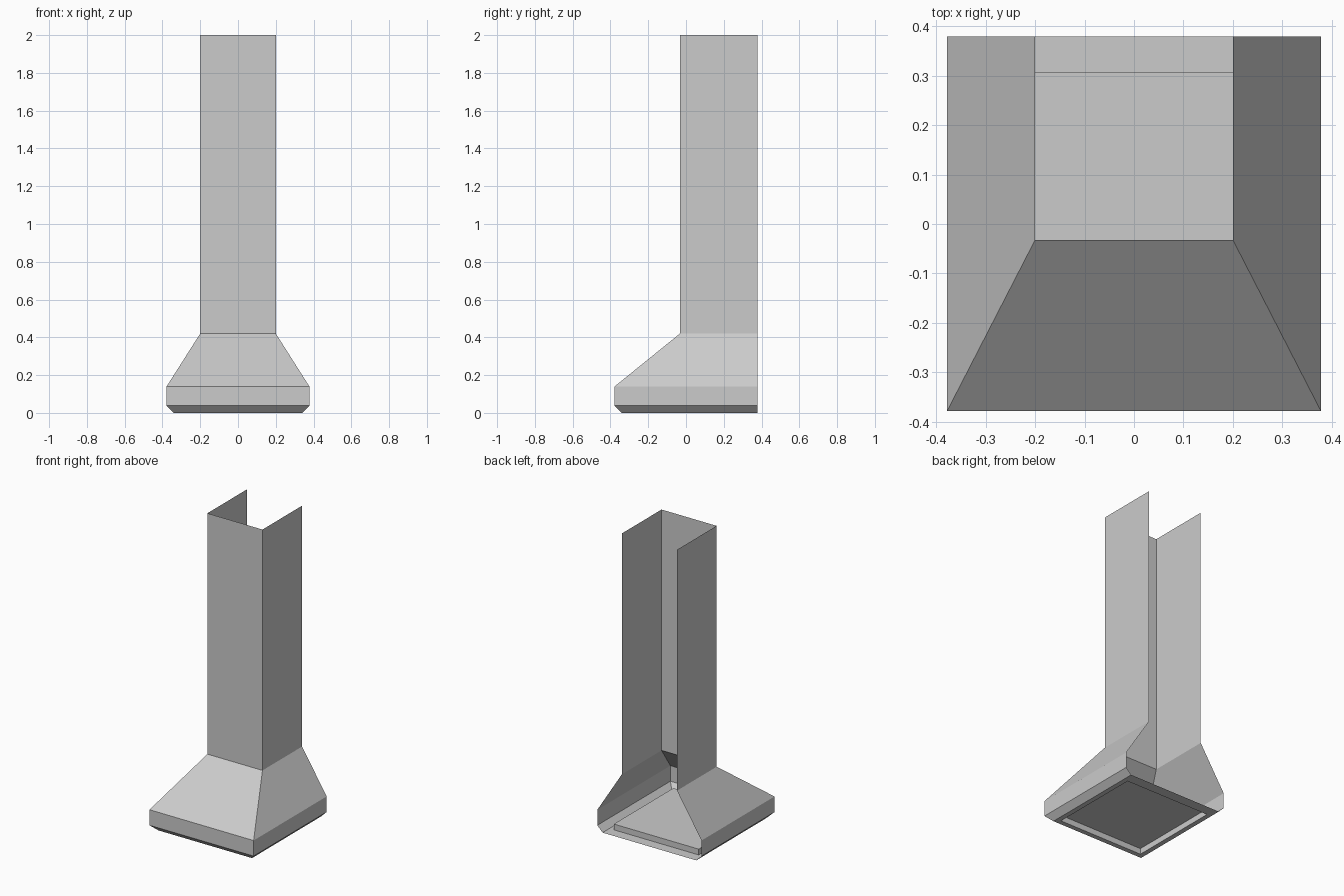
import bpy, bmesh

if "Cube" in bpy.data.objects:
    bpy.data.objects.remove(bpy.data.objects["Cube"])

BACK = 0.379


def u_ring(bm, half_x, front_y, z):
    """Three-sided outline, open towards the wall."""
    pts = [(-half_x, BACK), (-half_x, front_y), (half_x, front_y), (half_x, BACK)]
    return [bm.verts.new((x, y, z)) for x, y in pts]


def bridge(bm, a, b, closed=False):
    n = len(a)
    for i in range(n if closed else n - 1):
        j = (i + 1) % n
        bm.faces.new((a[i], a[j], b[j], b[i]))


def finish(bm, name):
    mesh = bpy.data.meshes.new(name)
    bm.to_mesh(mesh)
    bm.free()
    obj = bpy.data.objects.new(name, mesh)
    bpy.context.collection.objects.link(obj)
    return obj


def shell(name, sections):
    """Sheet-metal part lofted through open outlines (half_x, front_y, z)."""
    bm = bmesh.new()
    rings = [u_ring(bm, *s) for s in sections]
    for a, b in zip(rings, rings[1:]):
        bridge(bm, a, b)
    return finish(bm, name)


# Chimney duct, sloped canopy, and lower band with its chamfered lip
shell("chimney", [(0.2, -0.032, 0.42), (0.2, -0.032, 2.0)])
shell("canopy", [(0.378, -0.378, 0.14), (0.2, -0.032, 0.42)])
shell("lower_band", [(0.34, -0.34, 0.0), (0.378, -0.378, 0.038), (0.378, -0.378, 0.14)])

# Underside: flat rim with a recessed filter panel (faces point down)
bm = bmesh.new()
S = 0.308
outer = u_ring(bm, 0.34, -0.34, 0.0)
square = [(-S, S), (-S, -S), (S, -S), (S, S)]
inner = [bm.verts.new((x, y, 0.0)) for x, y in square]
top = [bm.verts.new((x, y, 0.038)) for x, y in square]
bridge(bm, inner, outer, closed=True)
bridge(bm, top, inner, closed=True)
bm.faces.new(top[::-1])
finish(bm, "filter_underside")
